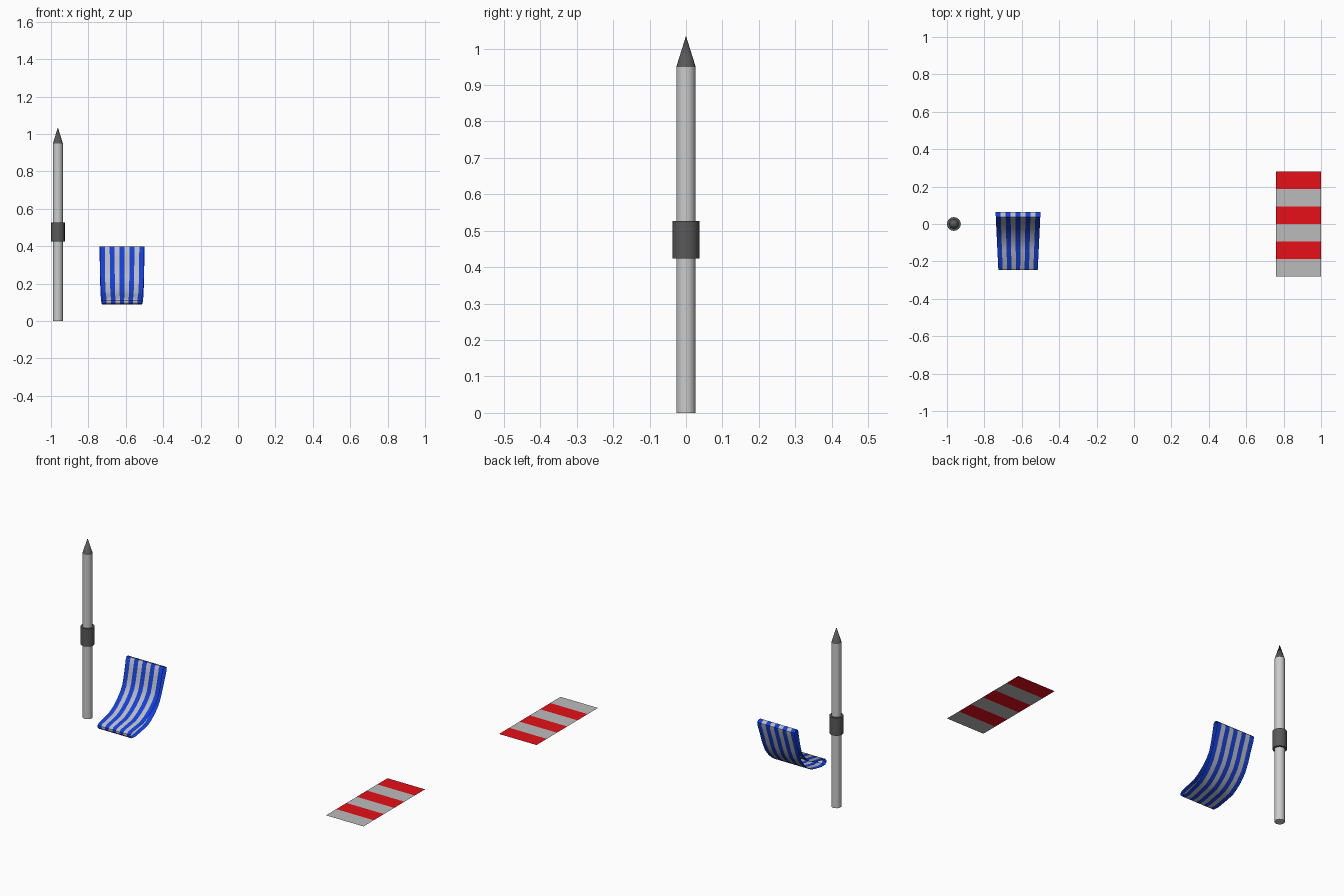
import bpy, bmesh, math

if "Cube" in bpy.data.objects:
    bpy.data.objects.remove(bpy.data.objects["Cube"])


def material(name, color):
    m = bpy.data.materials.new(name)
    m.diffuse_color = (*color, 1)
    m.use_nodes = True
    m.node_tree.nodes["Principled BSDF"].inputs["Base Color"].default_value = m.diffuse_color
    return m


RED = material("red", (0.8, 0.005, 0.01))
BLUE = material("blue", (0.006, 0.05, 0.75))
PALE = material("pale", (0.5, 0.5, 0.5))
DARK = material("dark_grey", (0.1, 0.1, 0.1))


def add_object(name, bm, mats, smooth=0):
    mesh = bpy.data.meshes.new(name)
    bm.to_mesh(mesh)
    bm.free()
    ob = bpy.data.objects.new(name, mesh)
    bpy.context.collection.objects.link(ob)
    for m in mats:
        mesh.materials.append(m)
    if smooth:
        bpy.ops.object.select_all(action='DESELECT')
        ob.select_set(True)
        bpy.context.view_layer.objects.active = ob
        bpy.ops.object.shade_smooth_by_angle(angle=math.radians(smooth))
    return ob


def cylinder(name, r1, r2, z0, z1, mats=()):
    bm = bmesh.new()
    bmesh.ops.create_cone(bm, cap_ends=True, segments=16, radius1=r1,
                          radius2=r2, depth=z1 - z0)
    bmesh.ops.translate(bm, verts=bm.verts, vec=(-0.963, 0, (z0 + z1) / 2))
    return add_object(name, bm, mats, 30)


# Folded parasol: pole, collar and pointed tip
cylinder("pole", 0.0265, 0.0265, 0, 0.95)
cylinder("pole_collar", 0.037, 0.037, 0.424, 0.527, [DARK])
cylinder("pole_tip", 0.0265, 0, 0.95, 1.035, [DARK])

# Towel: a flat sheet of six crosswise stripes
bm = bmesh.new()
rows = [[bm.verts.new((x, -0.281 + 0.562 * i / 6, 0)) for x in (0.76, 1.0)]
        for i in range(7)]
for i in range(6):
    a, b = rows[i], rows[i + 1]
    bm.faces.new((a[0], a[1], b[1], b[0])).material_index = i % 2
add_object("towel", bm, [PALE, RED])

# Deck chair sling: closed side profile (y, z), open at both sides,
# swept across x in nine stripes and narrowing towards the front
profile = [(-0.247, 0.110), (-0.236, 0.120), (-0.14, 0.137), (-0.10, 0.156),
           (-0.058, 0.186), (-0.027, 0.217), (-0.006, 0.248), (0.006, 0.285),
           (0.019, 0.338), (0.030, 0.388), (0.038, 0.398), (0.052, 0.396),
           (0.063, 0.386), (0.060, 0.366), (0.039, 0.308), (0.020, 0.252),
           (-0.003, 0.201), (-0.036, 0.159), (-0.065, 0.134), (-0.093, 0.115),
           (-0.126, 0.104), (-0.20, 0.087), (-0.236, 0.087), (-0.247, 0.097)]
bm = bmesh.new()
loops = []
for i in range(10):
    t = i / 9 * 2 - 1
    loops.append([bm.verts.new((-0.62 + t * (0.12 - 0.048 * (0.06 - y)), y, z))
                  for y, z in profile])
n = len(profile)
for i in range(9):
    for j in range(n):
        k = (j + 1) % n
        f = bm.faces.new((loops[i][j], loops[i + 1][j],
                          loops[i + 1][k], loops[i][k]))
        f.material_index = i % 2
add_object("chair_sling", bm, [BLUE, PALE], 40)
